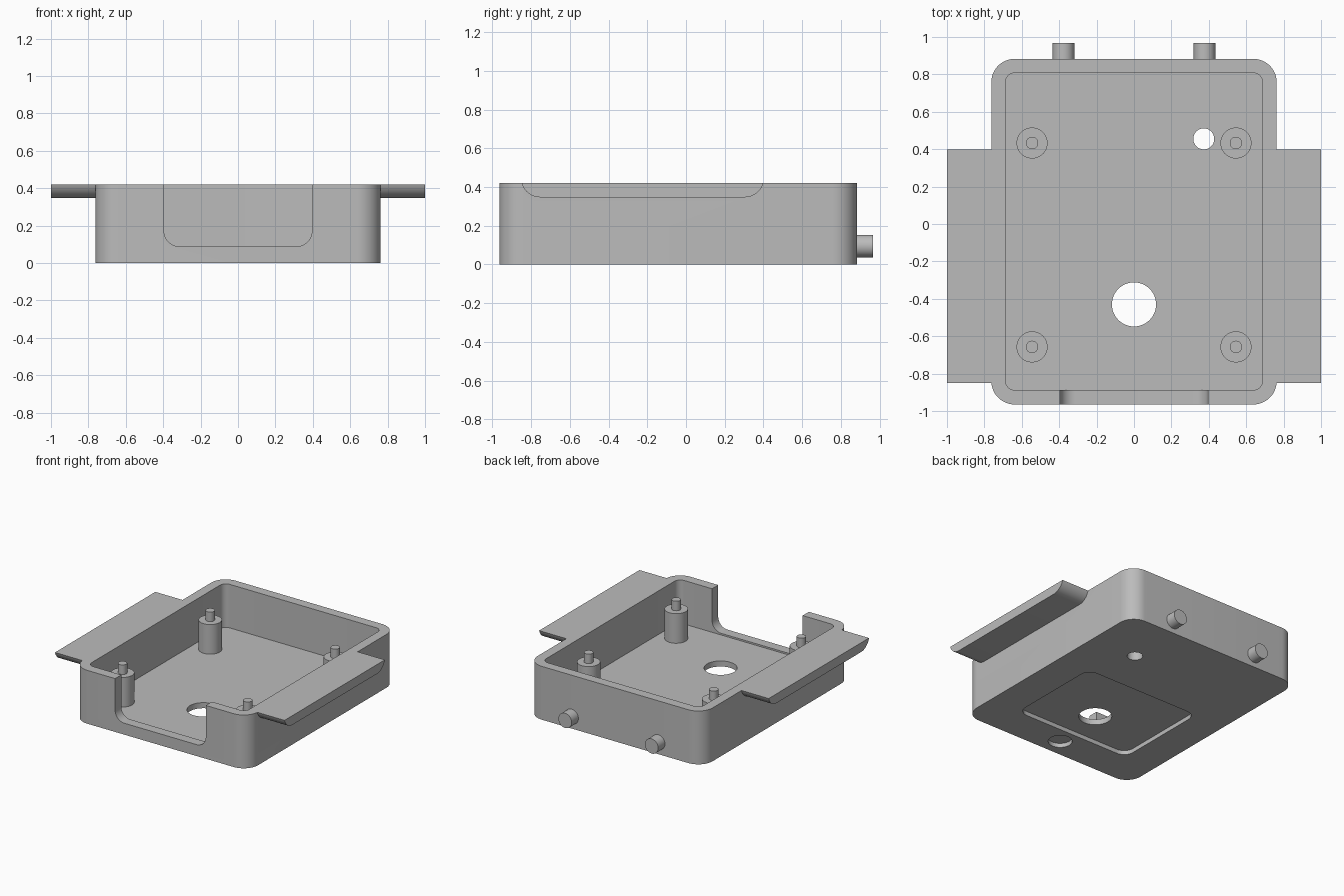
import bpy, bmesh, math
from mathutils import Vector

cube = bpy.data.objects.get("Cube")
if cube:
    bpy.data.objects.remove(cube, do_unlink=True)

gray = bpy.data.materials.new("plain gray")
gray.use_nodes = True
COLOR = (0.5, 0.5, 0.5, 1)
gray.diffuse_color = COLOR
gray.node_tree.nodes["Principled BSDF"].inputs["Base Color"].default_value = COLOR


def arc(cu, cv, r, start, end, steps=12):
    """Points on an arc, angles in degrees."""
    angles = [math.radians(start + (end - start) * i / steps) for i in range(steps + 1)]
    return [(cu + r * math.cos(a), cv + r * math.sin(a)) for a in angles]


def rounded_rect(u0, u1, v0, v1, r):
    return (arc(u0 + r, v0 + r, r, 180, 270) + arc(u1 - r, v0 + r, r, 270, 360)
            + arc(u1 - r, v1 - r, r, 0, 90) + arc(u0 + r, v1 - r, r, 90, 180))


def circle(u, v, r):
    return arc(u, v, r, 0, 360, 48)[:-1]


def prism(name, outline, axis, lo, hi):
    """Extrude a flat outline along the x, y or z axis."""
    place = {"x": lambda u, v, w: (w, u, v),
             "y": lambda u, v, w: (u, w, v),
             "z": lambda u, v, w: (u, v, w)}[axis]
    bm = bmesh.new()
    base = bm.faces.new([bm.verts.new(place(u, v, lo)) for u, v in outline])
    result = bmesh.ops.extrude_face_region(bm, geom=[base])
    moved = [g for g in result["geom"] if isinstance(g, bmesh.types.BMVert)]
    bmesh.ops.translate(bm, verts=moved, vec=Vector(place(0, 0, hi - lo)))
    bmesh.ops.recalc_face_normals(bm, faces=bm.faces)
    mesh = bpy.data.meshes.new(name)
    bm.to_mesh(mesh)
    bm.free()
    mesh.materials.append(gray)
    obj = bpy.data.objects.new(name, mesh)
    bpy.context.collection.objects.link(obj)
    return obj


def combine(target, tool, operation):
    """Apply a boolean and discard the tool."""
    mod = target.modifiers.new(operation, "BOOLEAN")
    mod.object, mod.operation, mod.solver = tool, operation, "EXACT"
    bpy.context.view_layer.objects.active = target
    bpy.ops.object.modifier_apply(modifier=mod.name)
    bpy.data.objects.remove(tool, do_unlink=True)


HEIGHT, FLOOR = 0.42, 0.077

# Open tray
tray = prism("tray", rounded_rect(-0.763, 0.763, -0.965, 0.883, 0.125), "z", 0, HEIGHT)
cavity = prism("cavity", rounded_rect(-0.687, 0.687, -0.888, 0.808, 0.05), "z", FLOOR, 0.6)
combine(tray, cavity, "DIFFERENCE")

# Side flanges with rounded lower ends
flange = arc(-0.753, 0.447, 0.1, 195.7, 270) + arc(0.303, 0.447, 0.1, 270, 344.3)
flange[0] = (flange[0][0], HEIGHT)
flange[-1] = (flange[-1][0], HEIGHT)
for side in (-1, 1):
    lo, hi = sorted((side * 0.72, side * 1.0))
    combine(tray, prism("flange", flange, "x", lo, hi), "UNION")

# Front notch, floor holes and underside recesses
cutters = [
    (rounded_rect(-0.395, 0.395, 0.09, 0.7, 0.08), "y", -1.1, -0.85),
    (rounded_rect(-0.5, 0.5, -0.69, 0.09, 0.08), "z", -0.1, 0.033),
    (circle(0, -0.43, 0.118), "z", -0.1, 0.2),
    (circle(0.373, 0.455, 0.056), "z", -0.1, 0.2),
    (circle(0, -0.82, 0.086), "z", -0.1, 0.033),
]
for outline, axis, lo, hi in cutters:
    combine(tray, prism("cutter", outline, axis, lo, hi), "DIFFERENCE")

# Rear pegs and the four standoffs with locating pins
parts = [tray]
for side, label in ((1, "left"), (-1, "right")):
    parts.append(prism(f"rear_peg_{label}", circle(side * 0.377, 0.095, 0.058), "y", 0.86, 0.967))
    for y, end in ((-0.657, "front"), (0.433, "back")):
        x = side * 0.545
        parts.append(prism(f"standoff_{end}_{label}", circle(x, y, 0.083), "z", FLOOR - 0.01, 0.31))
        parts.append(prism(f"pin_{end}_{label}", circle(x, y, 0.033), "z", 0.3, 0.385))

# Smooth curved faces, keep edges crisp
bpy.ops.object.select_all(action="DESELECT")
for part in parts:
    part.select_set(True)
bpy.context.view_layer.objects.active = tray
bpy.ops.object.shade_smooth_by_angle(angle=math.radians(25))
